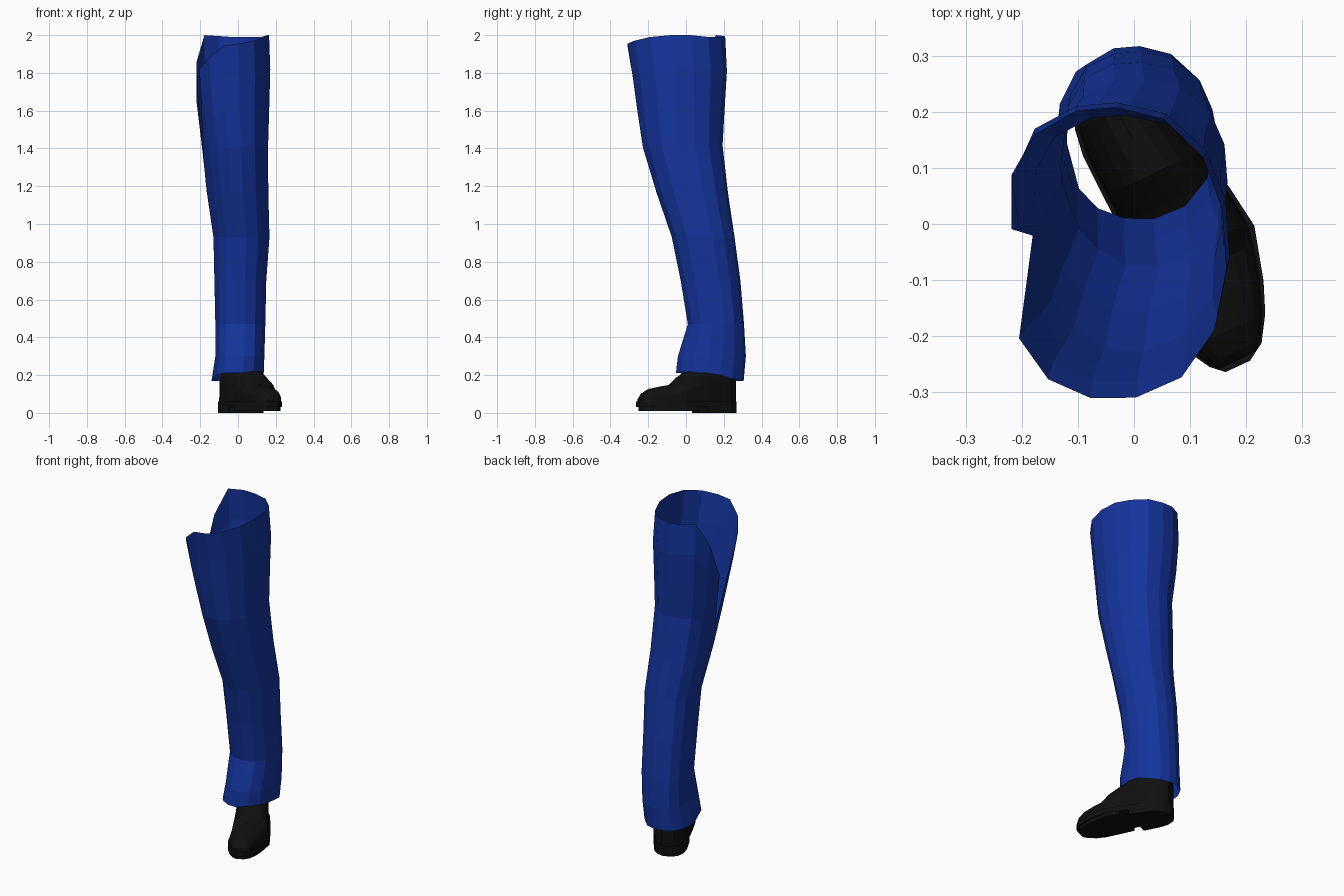
import bpy, bmesh
from math import sin, cos, pi, radians

if "Cube" in bpy.data.objects:
    bpy.data.objects.remove(bpy.data.objects["Cube"])


def material(name, rgb):
    m = bpy.data.materials.new(name)
    m.diffuse_color = (*rgb, 1)
    m.use_nodes = True
    m.node_tree.nodes["Principled BSDF"].inputs["Base Color"].default_value = m.diffuse_color
    return m


blue = material("blue_cloth", (0.007, 0.035, 0.34))
black = material("black_leather", (0.005, 0.005, 0.005))


def loft(name, rings, mat, caps=False):
    """Skin a list of equal-length point rings."""
    bm = bmesh.new()
    vs = [[bm.verts.new(p) for p in r] for r in rings]
    n = len(rings[0])
    for a, b in zip(vs, vs[1:]):
        for i in range(n):
            j = (i + 1) % n
            bm.faces.new((a[i], a[j], b[j], b[i]))
    if caps:
        bm.faces.new(vs[0][::-1])
        bm.faces.new(vs[-1])
    bmesh.ops.recalc_face_normals(bm, faces=bm.faces)
    me = bpy.data.meshes.new(name)
    bm.to_mesh(me)
    bm.free()
    me.materials.append(mat)
    ob = bpy.data.objects.new(name, me)
    bpy.context.collection.objects.link(ob)
    return ob


def interp(table, t):
    """Linear lookup of all columns of a table keyed by its first column."""
    if t <= table[0][0]:
        return table[0][1:]
    for a, b in zip(table, table[1:]):
        if t <= b[0]:
            f = (t - a[0]) / (b[0] - a[0])
            return [p + (q - p) * f for p, q in zip(a[1:], b[1:])]
    return table[-1][1:]


# Trouser leg: z, x min, x max, y min, y max, front-left corner fullness
leg = [(0.17, -.14, .135, -.06, .305, .03), (0.3, -.12, .14, -.045, .317, .04),
       (0.47, -.12, .145, .008, .307, .05), (0.7, -.125, .15, -.03, .288, .02),
       (0.93, -.13, .167, -.077, .257, -.02), (1.2, -.17, .16, -.17, .217, -.04),
       (1.43, -.19, .16, -.238, .192, -.02), (1.65, -.22, .167, -.267, .207, .04),
       (1.8, -.23, .172, -.287, .217, .1), (2.0, -.23, .165, -.32, .207, .13)]

# Columns around the leg: angle, waist height, hem height (V notch at the inseam)
columns = [(185, 1.33, .18), (175, 1.64, .17), (152, 1.86, .17), (132, 2.0, .17),
           (110, 1.995, .17), (90, 1.99, .17), (65, 1.99, .17), (40, 1.99, .18),
           (18, 2.0, .2), (-5, 2.0, .21), (-30, 1.99, .21), (-55, 1.97, .22),
           (-80, 1.955, .21), (-103, 1.945, .21), (-124, 1.88, .21), (-143, 1.82, .2)]


def leg_point(angle, z):
    x0, x1, y0, y1, front = interp(leg, z)
    a = radians(angle)
    c, s = cos(a), sin(a)
    full = .03 if c > 0 else (.1 if s > 0 else front)   # left side is boxier
    k = 1 + full * sin(2 * a) ** 2
    return ((x0 + x1) / 2 + (x1 - x0) / 2 * c * k,
            (y0 + y1) / 2 + (y1 - y0) / 2 * s * k, z)


rings = [[leg_point(a, lo) for a, hi, lo in columns]]
rings += [[leg_point(a, z) for a, hi, lo in columns] for z in (.3, .47, .7, .93, 1.17)]
rings += [[leg_point(a, 1.17 + (hi - 1.17) * f) for a, hi, lo in columns]
          for f in (.3, .55, .78, 1)]
loft("trouser_leg", rings, blue)

# Boot footprint: distance from heel centre, inner side, outer side
foot = [(-.09, -.025, .025), (-.07, -.058, .058), (-.03, -.08, .085), (.02, -.087, .097),
        (.11, -.084, .115), (.19, -.08, .128), (.26, -.08, .138), (.355, -.078, .112),
        (.41, -.066, .09), (.455, -.04, .062), (.475, -.018, .03)]


def boot_point(v, u, z):
    return (-.02 + .42 * v + .908 * u, .175 - .908 * v + .42 * u, z)


def slab(name, v0, v1, z0, z1, inset=0.0):
    """Flat layer of the footprint between two distances along the boot."""
    vs = [v0] + [s[0] for s in foot if v0 < s[0] < v1] + [v1]
    side = []
    for v in vs:
        l, r = interp(foot, v)
        side.append((v * (1 - inset), l * (1 - inset), r * (1 - inset)))
    outline = [(v, l) for v, l, r in side] + [(v, r) for v, l, r in side[::-1]]
    loft(name, [[boot_point(v, u, z) for v, u in outline] for z in (z0, z1)], black, caps=True)


slab("boot_heel", -.09, .12, 0, .04)
slab("boot_tread", .18, .475, .01, .04, .03)
slab("boot_sole", -.09, .475, .03, .06)

# Boot upper: arched sections along the foot, following the ridge height
ridge = [(-.085, .27), (-.03, .31), (.1, .3), (.16, .25), (.22, .21), (.25, .19),
         (.29, .15), (.35, .14), (.41, .128), (.45, .105), (.468, .075)]
sections = []
for v in (-.083, -.065, -.03, .03, .1, .16, .22, .25, .29, .35, .41, .45, .465):
    l, r = interp(foot, v)
    h = interp(ridge, v)[0]
    mid, half = (l + r) / 2, (r - l) / 2 * .93
    sections.append([boot_point(v, mid - half * cos(pi * k / 10),
                                .055 + (h - .055) * sin(pi * k / 10) ** .65) for k in range(11)])
loft("boot_upper", sections, black, caps=True)
